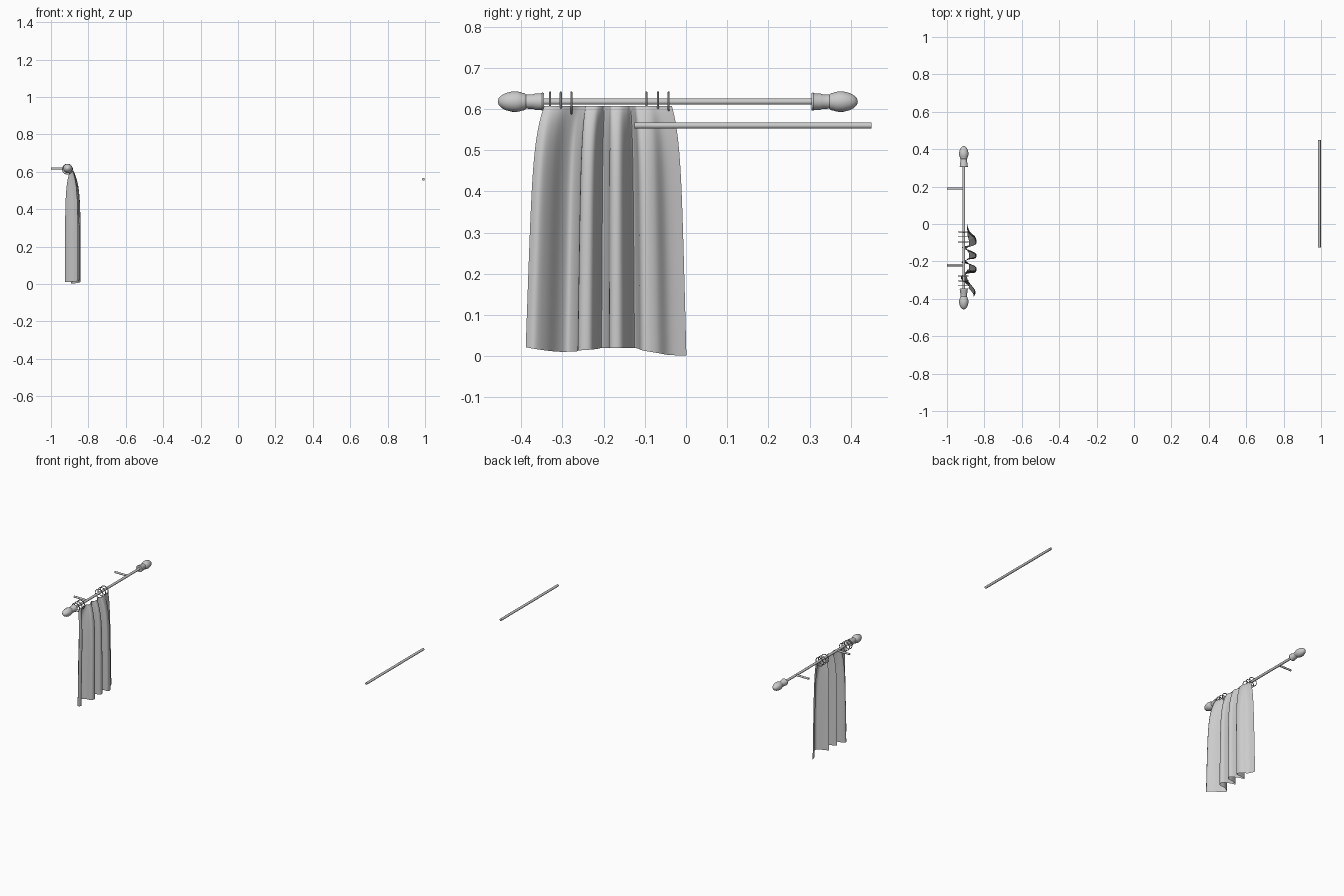
import bpy, math
from mathutils import Vector

if "Cube" in bpy.data.objects:
    bpy.data.objects.remove(bpy.data.objects["Cube"])

ROD_X, ROD_Z, MID_Y = -0.91, 0.618, -0.02


def smooth(obj, angle=40):
    bpy.ops.object.select_all(action='DESELECT')
    obj.select_set(True)
    bpy.context.view_layer.objects.active = obj
    bpy.ops.object.shade_smooth_by_angle(angle=math.radians(angle))


def mesh_object(name, verts, faces):
    me = bpy.data.meshes.new(name)
    me.from_pydata(verts, [], faces)
    me.update()
    obj = bpy.data.objects.new(name, me)
    bpy.context.collection.objects.link(obj)
    smooth(obj)
    return obj


def bar(name, a, b, r, sides=16):
    a, b = Vector(a), Vector(b)
    bpy.ops.mesh.primitive_cylinder_add(vertices=sides, radius=r, depth=(b - a).length,
                                        location=(a + b) / 2)
    obj = bpy.context.object
    obj.name = name
    obj.rotation_euler = (b - a).to_track_quat('Z', 'Y').to_euler()
    smooth(obj)


# Curtain rod, wall brackets and loose rod
bar("curtain_rod", (ROD_X, -0.35, ROD_Z), (ROD_X, 0.31, ROD_Z), 0.0075)
for i, y in enumerate((-0.22, 0.19)):
    bar(f"wall_bracket_{i}", (-1, y, ROD_Z), (ROD_X, y, ROD_Z), 0.006)
bar("loose_rod", (0.991, -0.125, 0.56), (0.991, 0.45, 0.56), 0.0075)

# Turned finials: (distance from rod middle, radius)
PROFILE = [(0.325, 0.0), (0.325, 0.021), (0.329, 0.022), (0.333, 0.020), (0.346, 0.020),
           (0.350, 0.018), (0.368, 0.017), (0.373, 0.021), (0.377, 0.021), (0.381, 0.023),
           (0.391, 0.025), (0.403, 0.0245), (0.417, 0.021), (0.428, 0.015),
           (0.435, 0.008), (0.437, 0.0)]


def finial(name, side, n=24):
    verts, faces = [], []
    for d, r in PROFILE:
        for k in range(n):
            t = side * 2 * math.pi * k / n
            verts.append((ROD_X + r * math.cos(t), MID_Y + side * d, ROD_Z - r * math.sin(t)))
    for i in range(len(PROFILE) - 1):
        for k in range(n):
            k2 = (k + 1) % n
            faces.append((i * n + k, i * n + k2, (i + 1) * n + k2, (i + 1) * n + k))
    mesh_object(name, verts, faces)


finial("finial_left", -1)
finial("finial_right", 1)

# Curtain rings
for i, y in enumerate((-0.330, -0.304, -0.278, -0.096, -0.068, -0.042)):
    bpy.ops.mesh.primitive_torus_add(major_segments=32, minor_segments=8, major_radius=0.0265,
                                     minor_radius=0.0025, location=(-0.912, y, 0.614),
                                     rotation=(math.pi / 2, 0, 0))
    bpy.context.object.name = f"curtain_ring_{i}"
    smooth(bpy.context.object)

# Curtain: the hem curve (x, y, z) fades into shallow pleats at the top
HEM = [Vector(p) for p in (
    (-0.893, 0.001, 0.002), (-0.878, -0.04, 0.003), (-0.848, -0.07, 0.008),
    (-0.845, -0.105, 0.014), (-0.885, -0.115, 0.018), (-0.920, -0.125, 0.02),
    (-0.885, -0.138, 0.02), (-0.845, -0.158, 0.02), (-0.848, -0.183, 0.02),
    (-0.885, -0.190, 0.02), (-0.922, -0.205, 0.02), (-0.885, -0.215, 0.018),
    (-0.845, -0.232, 0.016), (-0.850, -0.260, 0.014), (-0.890, -0.265, 0.012),
    (-0.924, -0.285, 0.011), (-0.910, -0.310, 0.011), (-0.870, -0.340, 0.014),
    (-0.848, -0.368, 0.018), (-0.858, -0.389, 0.022))]


def spline(pts, steps):
    out = []
    for i in range(len(pts) - 1):
        p0, p1, p2 = pts[max(i - 1, 0)], pts[i], pts[i + 1]
        p3 = pts[min(i + 2, len(pts) - 1)]
        for s in range(steps):
            t = s / steps
            out.append(0.5 * (2 * p1 + (p2 - p0) * t + (2 * p0 - 5 * p1 + 4 * p2 - p3) * t * t
                              + (3 * p1 - p0 - 3 * p2 + p3) * t ** 3))
    return out + [pts[-1]]


hem = spline(HEM, 5)
cols, rows, TOP = len(hem), 36, 0.607
verts, faces = [], []
for j in range(rows + 1):
    v = (j / rows) ** 1.5
    ease = 1 - math.exp(-8 * v)
    amp = 0.2 + 0.8 * ease
    spread = 0.55 * ease + 0.45 * v
    for p in hem:
        y_top = -0.035 + p.y * 0.31 / 0.39
        verts.append((-0.891 + (p.x + 0.891) * amp,
                      y_top + (p.y - y_top) * spread,
                      TOP + (p.z - TOP) * v))
for j in range(rows):
    for i in range(cols - 1):
        a = j * cols + i
        faces.append((a, a + 1, a + cols + 1, a + cols))
mesh_object("curtain", verts, faces)
